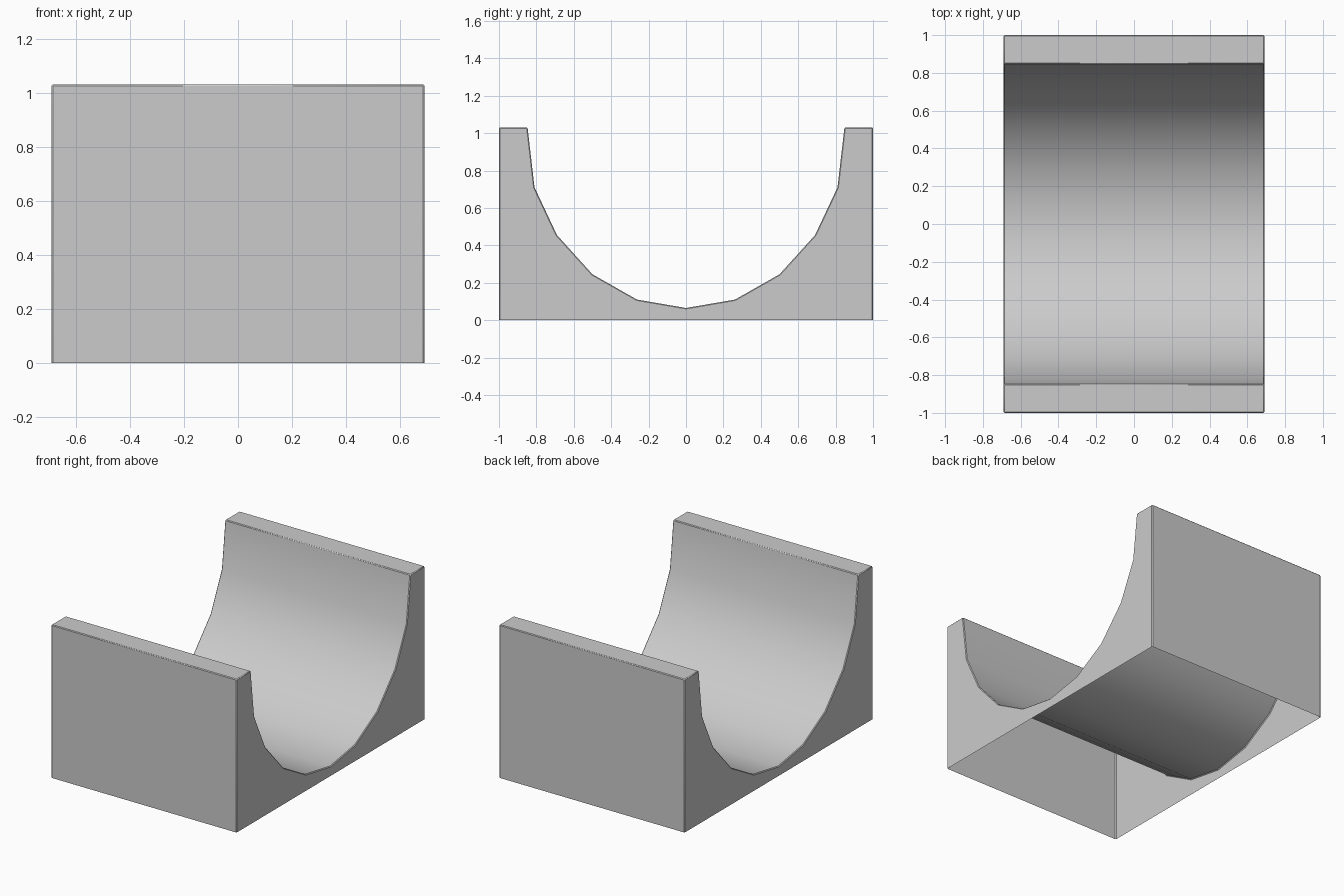
import bpy, bmesh
from math import radians

if "Cube" in bpy.data.objects:
    bpy.data.objects.remove(bpy.data.objects["Cube"])

HALF_X = 0.69

# Half of the cradle cross-section (y, z), mirrored about the centre
half = [(1.0, 0.0), (1.0, 1.03), (0.847, 1.03), (0.81, 0.71),
        (0.69, 0.455), (0.5, 0.245), (0.262, 0.11)]
profile = half + [(0.0, 0.065)] + [(-y, z) for y, z in reversed(half)]

# Extrude the profile along x
bm = bmesh.new()
face = bm.faces.new([bm.verts.new((-HALF_X, y, z)) for y, z in profile])
ext = bmesh.ops.extrude_face_region(bm, geom=[face], use_keep_orig=True)
moved = [g for g in ext["geom"] if isinstance(g, bmesh.types.BMVert)]
bmesh.ops.translate(bm, verts=moved, vec=(2 * HALF_X, 0, 0))
bmesh.ops.recalc_face_normals(bm, faces=bm.faces)

# Open underside
bottom = [f for f in bm.faces if all(abs(v.co.z) < 1e-5 for v in f.verts)]
bmesh.ops.delete(bm, geom=bottom, context='FACES_ONLY')

mesh = bpy.data.meshes.new("trough_block")
bm.to_mesh(mesh)
bm.free()
block = bpy.data.objects.new("trough_block", mesh)
bpy.context.collection.objects.link(block)

# Fine chamfer on the hard edges only
bevel = block.modifiers.new("edge_chamfer", 'BEVEL')
bevel.width = 0.005
bevel.segments = 1
bevel.limit_method = 'ANGLE'
bevel.angle_limit = radians(50)

# Smooth trough, crisp edges
bpy.context.view_layer.objects.active = block
block.select_set(True)
bpy.ops.object.shade_smooth_by_angle(angle=radians(30))
